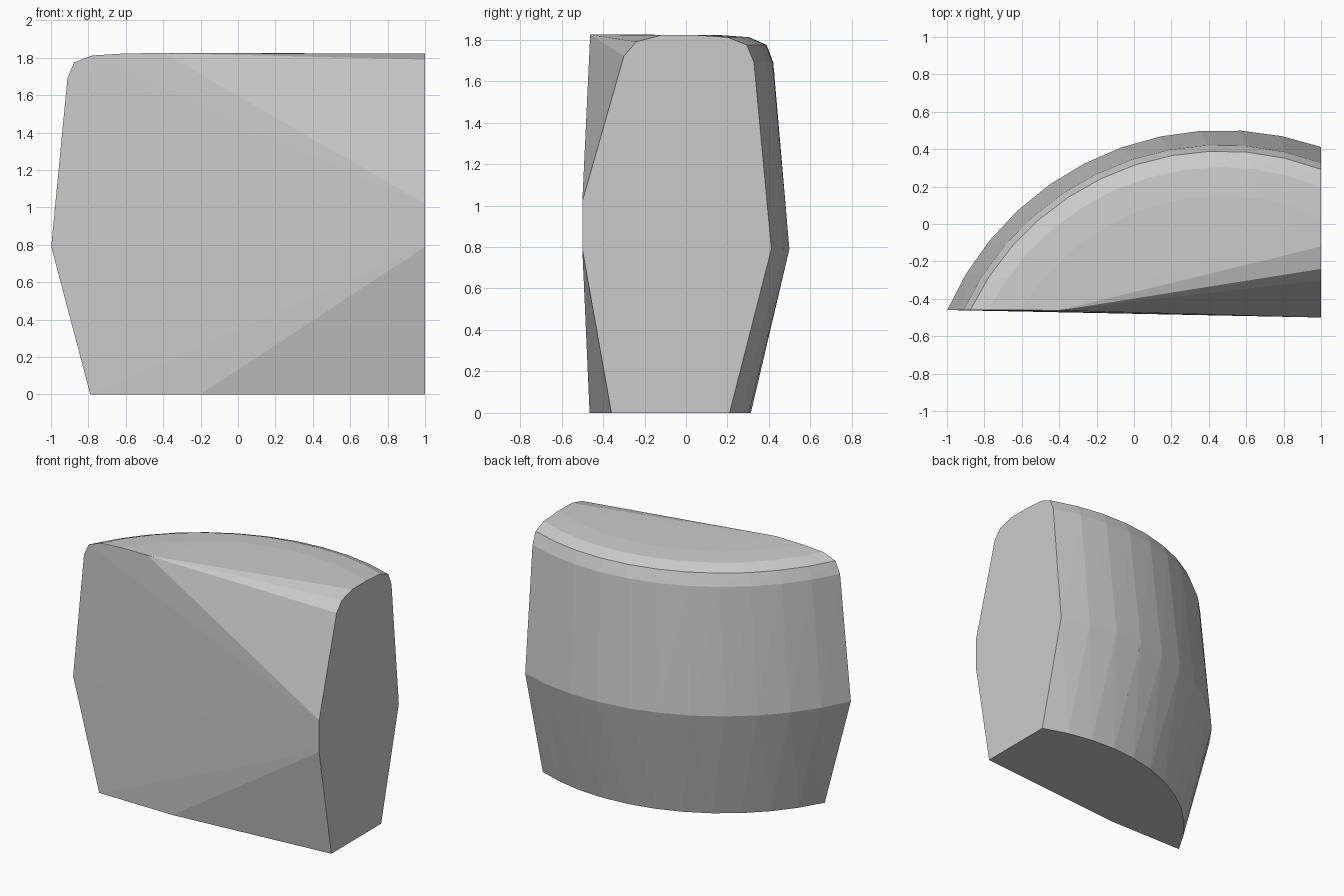
import bpy, bmesh, math

if "Cube" in bpy.data.objects:
    bpy.data.objects.remove(bpy.data.objects["Cube"])

CX, CY = 0.47, -1.10      # centre of the concentric back arcs
FRONT_Y, SIDE_X = -0.46, 1.0


def arc(radius, z, segments=11):
    """Points along a back arc, from the front-left edge to the flat right side."""
    start = math.pi - math.asin((FRONT_Y - CY) / radius)
    end = math.acos((SIDE_X - CX) / radius)
    pts = []
    for i in range(segments + 1):
        a = start + (end - start) * i / segments
        pts.append((CX + radius * math.cos(a), CY + radius * math.sin(a), z))
    return pts


# Back wall: radius and height of each level, bulging in the middle
levels = [(1.413, 0.0), (1.590, 0.74), (1.602, 0.79), (1.590, 0.84),
          (1.523, 1.69), (1.490, 1.775), (1.404, 1.812), (1.25, 1.823)]
points = [p for r, z in levels for p in arc(r, z)]

# Front face corners, with the creased facets toward the right side
points += [(-0.2, -0.465, 0.0), (-0.4, -0.462, 1.825)]
points += [(SIDE_X, y, z) for y, z in
           [(-0.36, 0.0), (-0.5, 0.79), (-0.5, 1.02),
            (-0.30, 1.72), (-0.24, 1.79), (-0.12, 1.822)]]

# Wrap everything into one faceted solid
bm = bmesh.new()
for p in points:
    bm.verts.new(p)
hull = bmesh.ops.convex_hull(bm, input=bm.verts[:])
loose = [v for v in bm.verts if not v.link_faces]
bmesh.ops.delete(bm, geom=loose, context='VERTS')
bmesh.ops.dissolve_limit(bm, angle_limit=math.radians(0.3),
                         verts=bm.verts[:], edges=bm.edges[:])
bmesh.ops.recalc_face_normals(bm, faces=bm.faces[:])

mesh = bpy.data.meshes.new("faceted_block")
bm.to_mesh(mesh)
bm.free()
block = bpy.data.objects.new("faceted_block", mesh)
bpy.context.collection.objects.link(block)
